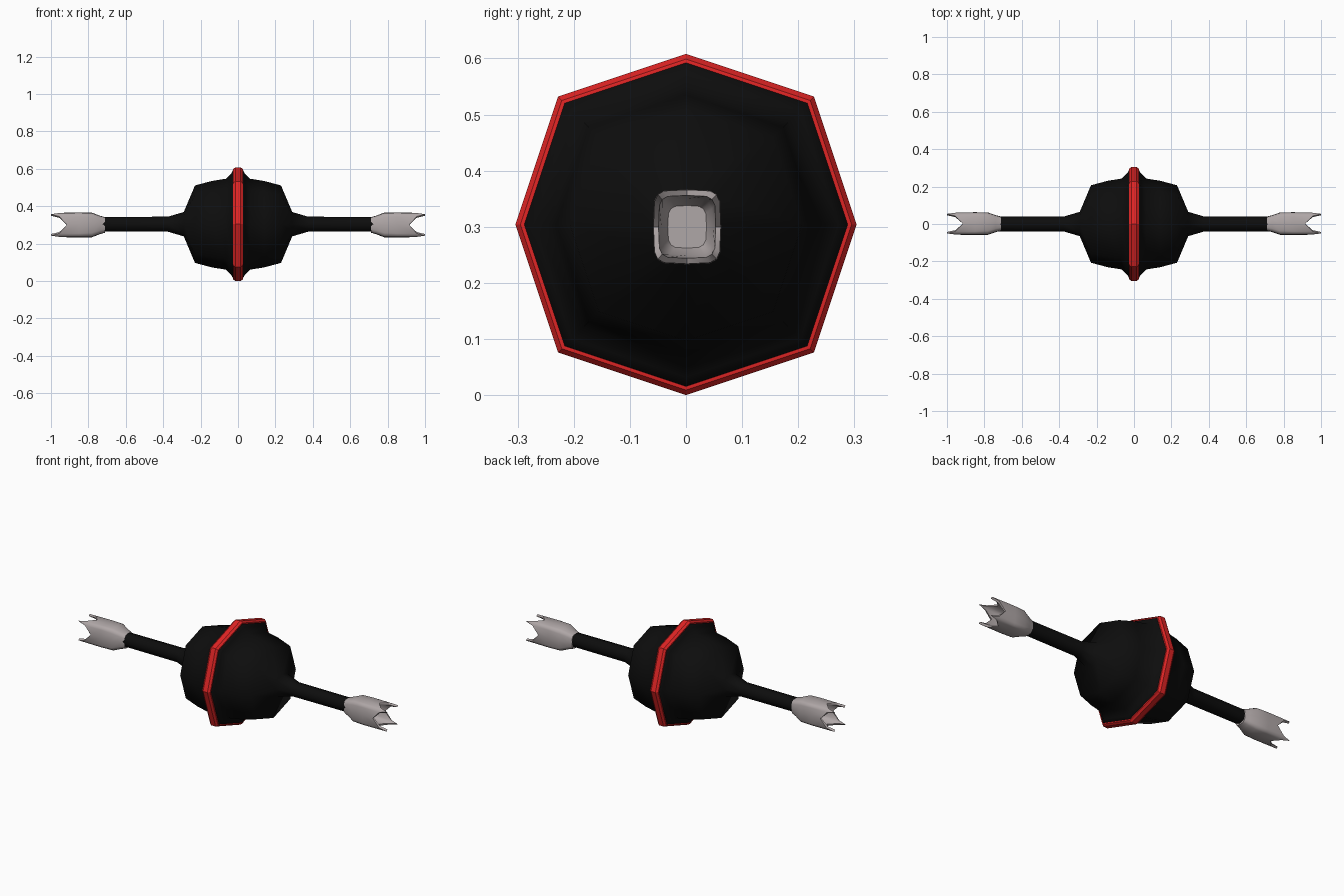
import bpy, bmesh, math

if "Cube" in bpy.data.objects:
    bpy.data.objects.remove(bpy.data.objects["Cube"], do_unlink=True)

AXIS_Z = 0.304


def material(name, rgb, roughness=0.6):
    m = bpy.data.materials.new(name)
    m.use_nodes = True
    m.diffuse_color = (*rgb, 1)
    node = m.node_tree.nodes["Principled BSDF"]
    node.inputs["Base Color"].default_value = (*rgb, 1)
    node.inputs["Roughness"].default_value = roughness
    return m


black = material("matte black", (0.004, 0.004, 0.004))
red = material("red", (0.75, 0.018, 0.018))
steel = material("pale steel", (0.43, 0.385, 0.385))


def section(i, count, power):
    """Point on a rounded square; a lower power gives squarer corners."""
    a = 2 * math.pi * i / count
    c, s = math.cos(a), math.sin(a)
    return (math.copysign(abs(c) ** power, c), math.copysign(abs(s) ** power, s))


def loft(name, rings, mat, cap=False, close=False):
    """Skin a list of point rings into one object."""
    bm = bmesh.new()
    loops = [[bm.verts.new(p) for p in ring] for ring in rings]
    pairs = list(zip(loops, loops[1:]))
    if close:
        pairs.append((loops[-1], loops[0]))
    n = len(loops[0])
    for a, b in pairs:
        for i in range(n):
            j = (i + 1) % n
            bm.faces.new((a[i], a[j], b[j], b[i]))
    if cap:
        bm.faces.new(loops[0])
        bm.faces.new(loops[-1])
    bmesh.ops.recalc_face_normals(bm, faces=bm.faces)
    mesh = bpy.data.meshes.new(name)
    bm.to_mesh(mesh)
    bm.free()
    mesh.materials.append(mat)
    ob = bpy.data.objects.new(name, mesh)
    bpy.context.collection.objects.link(ob)
    return ob


def smooth(ob, degrees):
    bpy.ops.object.select_all(action="DESELECT")
    ob.select_set(True)
    bpy.context.view_layer.objects.active = ob
    bpy.ops.object.shade_smooth_by_angle(angle=math.radians(degrees))


def turned(profile):
    """Eight-sided rings from (x, radius) pairs."""
    return [[(x, r * y, AXIS_Z + r * z)
             for y, z in (section(i, 8, 0.83) for i in range(8))]
            for x, r in profile]


# Faceted body with its tapering handles, mirrored end to end
half = [(0.024, 0.293), (0.036, 0.272), (0.065, 0.243), (0.14, 0.231),
        (0.23, 0.207), (0.29, 0.065), (0.375, 0.04), (0.73, 0.039)]
body = loft("body_and_handles",
            turned([(-x, r) for x, r in reversed(half)] + half), black, cap=True)
smooth(body, 60)

# Red band around the middle
edge = [(0.027, 0.285), (0.026, 0.295), (0.014, 0.304)]
band = loft("red_band",
            turned(edge + [(-x, r) for x, r in reversed(edge)]), red, close=True)
smooth(band, 20)


# Hollow end sockets: outer wall, four corner prongs, then the inner wall
def socket(name, side):
    count = 16
    reach = (0.915, 0.955, 1.0, 0.955)      # notch, slope, prong, slope
    wall = [(0.712, 0.042, 0.62), (0.74, 0.05, 0.55), (0.782, 0.066, 0.45),
            (0.85, 0.067, 0.4), (None, 0.066, 0.4), (None, 0.056, 0.4),
            (0.86, 0.05, 0.45), (0.83, 0.038, 0.5)]
    rings = []
    for x, r, power in wall:
        ring = []
        for i in range(count):
            y, z = section(i, count, power)
            px = reach[i % 4] if x is None else x
            ring.append((side * px, r * 0.91 * y + 0.002, AXIS_Z - 0.004 + r * z))
        rings.append(ring)
    ob = loft(name, rings, steel, cap=True)
    smooth(ob, 60)


socket("left_socket", 1)
socket("right_socket", -1)
